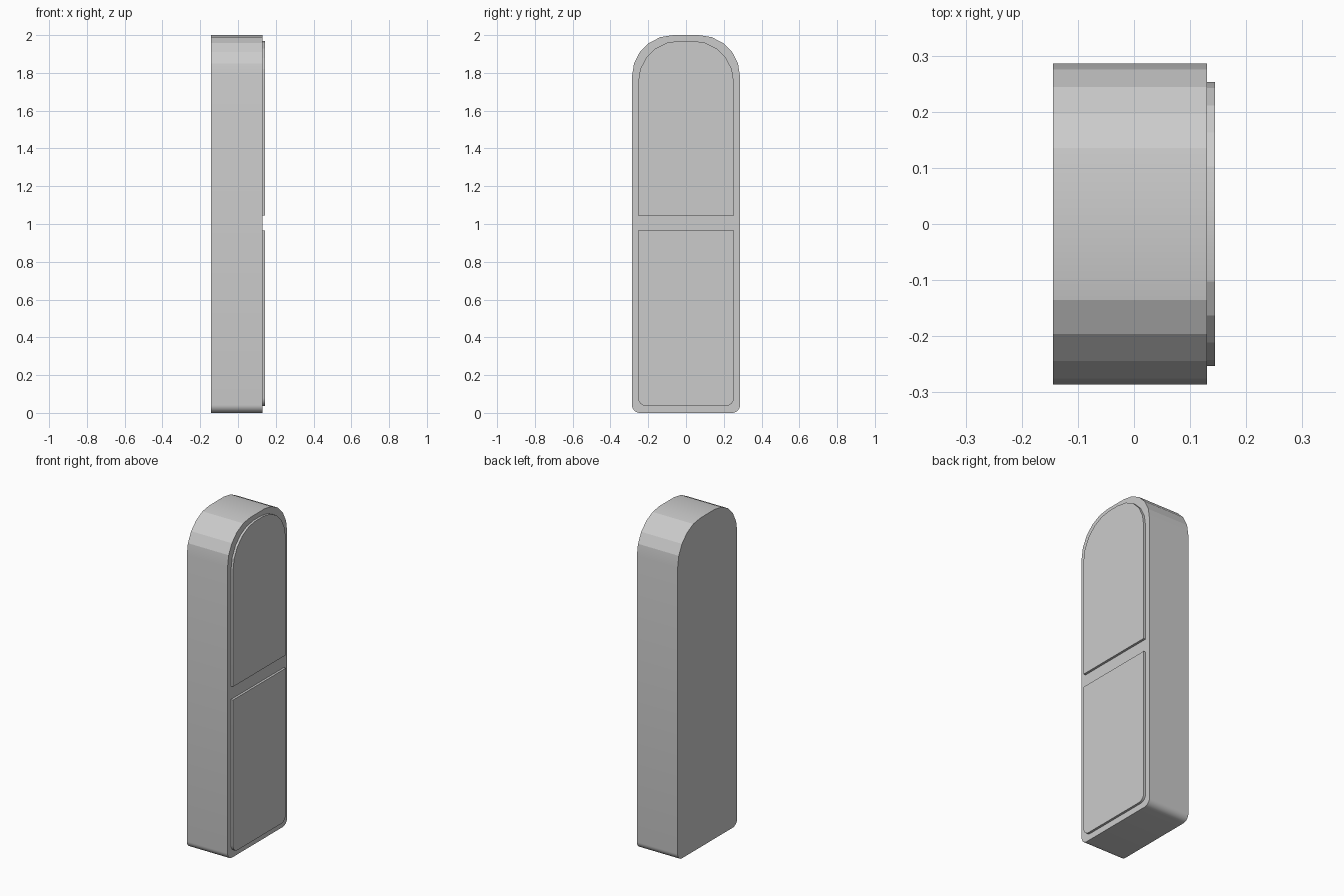
import bpy, bmesh
from math import sin, cos, pi

if "Cube" in bpy.data.objects:
    bpy.data.objects.remove(bpy.data.objects["Cube"])


def corner(y, z, r, start, steps):
    """Quarter-circle points running counter-clockwise in the YZ plane."""
    if r == 0:
        return [(y, z)]
    return [(y + r * cos(start + pi / 2 * i / steps),
             z + r * sin(start + pi / 2 * i / steps)) for i in range(steps + 1)]


def slab(name, x0, x1, half, z0, z1, r_top, r_low):
    """Extrude a rounded panel outline along x."""
    right = (corner(half - r_low, z0 + r_low, r_low, -pi / 2, 8)
             + corner(half - r_top, z1 - r_top, r_top, 0, 5))
    outline = right + [(-y, z) for y, z in reversed(right)]
    bm = bmesh.new()
    face = bm.faces.new([bm.verts.new((x0, y, z)) for y, z in outline])
    ext = bmesh.ops.extrude_face_region(bm, geom=[face], use_keep_orig=True)
    verts = [g for g in ext["geom"] if isinstance(g, bmesh.types.BMVert)]
    bmesh.ops.translate(bm, verts=verts, vec=(x1 - x0, 0, 0))
    bmesh.ops.recalc_face_normals(bm, faces=bm.faces)
    mesh = bpy.data.meshes.new(name)
    bm.to_mesh(mesh)
    bm.free()
    obj = bpy.data.objects.new(name, mesh)
    bpy.context.collection.objects.link(obj)
    # Smooth only the finely divided lower corners; the arch stays faceted
    bpy.context.view_layer.objects.active = obj
    obj.select_set(True)
    bpy.ops.object.shade_smooth_by_angle(angle=pi * 15 / 180)
    obj.select_set(False)
    return obj


# Main slab with arched top
slab("body", -0.144, 0.13, 0.286, 0.0, 2.0, 0.218, 0.042)

# Raised panels on the +x face, seated slightly into the body
slab("upper_panel", 0.125, 0.144, 0.253, 1.045, 1.97, 0.218, 0.0)
slab("lower_panel", 0.125, 0.144, 0.253, 0.037, 0.965, 0.0, 0.042)
